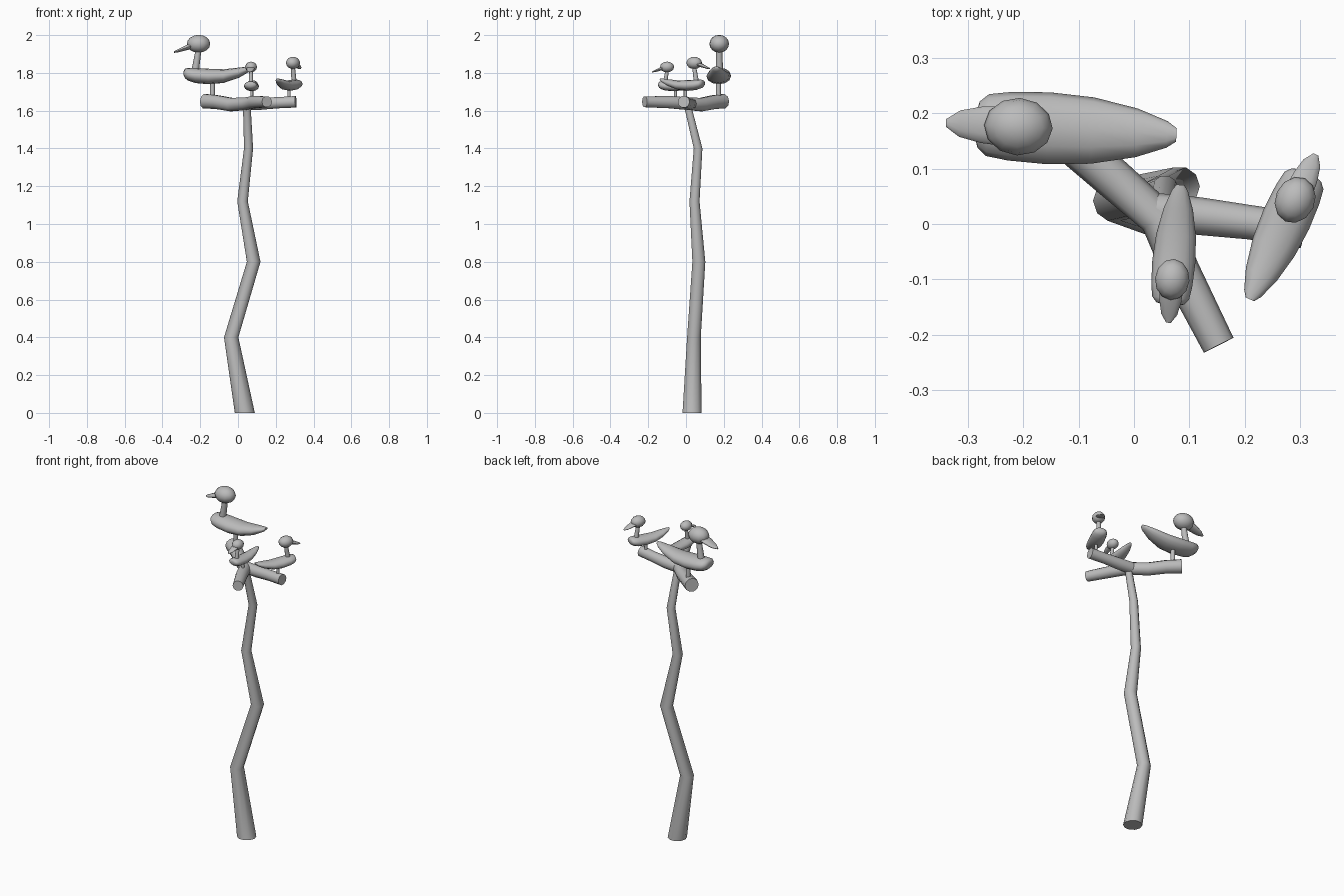
import bpy, bmesh
from math import sin, cos, tau, radians
from mathutils import Vector, Matrix

cube = bpy.data.objects.get("Cube")
if cube:
    bpy.data.objects.remove(cube, do_unlink=True)

grey = bpy.data.materials.new("plain_grey")
grey.use_nodes = True
grey.diffuse_color = (0.5, 0.5, 0.5, 1)
grey.node_tree.nodes["Principled BSDF"].inputs["Base Color"].default_value = (0.5, 0.5, 0.5, 1)


def finish(name, bm, matrix, angle):
    """Turn a bmesh into a shaded, coloured object."""
    bmesh.ops.transform(bm, matrix=matrix, verts=bm.verts)
    bmesh.ops.recalc_face_normals(bm, faces=bm.faces)
    mesh = bpy.data.meshes.new(name)
    bm.to_mesh(mesh)
    bm.free()
    mesh.materials.append(grey)
    obj = bpy.data.objects.new(name, mesh)
    bpy.context.collection.objects.link(obj)
    bpy.ops.object.select_all(action="DESELECT")
    obj.select_set(True)
    bpy.context.view_layer.objects.active = obj
    bpy.ops.object.shade_smooth_by_angle(angle=radians(angle))


def loft(name, stations, axis=None, sides=10, matrix=Matrix(), angle=40):
    """Skin rings of (x, y, z, half width, half height) along a path."""
    bm = bmesh.new()
    points = [Vector(s[:3]) for s in stations]
    rings = []
    for i, (p, s) in enumerate(zip(points, stations)):
        before, after = points[max(i - 1, 0)], points[min(i + 1, len(points) - 1)]
        t = Vector(axis) if axis else (after - before).normalized()
        up = Vector((0, 1, 0)) if abs(t.z) > 0.8 else Vector((0, 0, 1))
        side = up.cross(t).normalized()
        up = t.cross(side)
        rings.append([bm.verts.new(p + side * s[3] * cos(tau * k / sides)
                                   + up * s[4] * sin(tau * k / sides))
                      for k in range(sides)])
    for a, b in zip(rings, rings[1:]):
        for k in range(sides):
            n = (k + 1) % sides
            bm.faces.new((a[k], a[n], b[n], b[k]))
    bm.faces.new(rings[0])
    bm.faces.new(rings[-1])
    finish(name, bm, matrix, angle)


def branch(name, path, axis=None):
    loft(name, [(x, y, z, r, r) for x, y, z, r in path], axis)


def duck(name, place, yaw, size):
    """Duck on a peg, facing local +x, with its origin at the foot of the peg."""
    m = Matrix.Translation(place) @ Matrix.Rotation(radians(yaw), 4, "Z") @ Matrix.Scale(size, 4)

    def part(label, stations, axis, angle=50):
        loft(f"{name}_{label}", stations, axis, 12, m, angle)

    # Boat-shaped body with a blunt breast and a raised tail
    part("body", [(-0.212, 0, 0.168, 0.012, 0.006), (-0.195, 0, 0.160, 0.024, 0.014),
                  (-0.14, 0, 0.141, 0.044, 0.027), (-0.06, 0, 0.123, 0.06, 0.036),
                  (0.02, 0, 0.121, 0.065, 0.041), (0.09, 0, 0.126, 0.062, 0.040),
                  (0.13, 0, 0.133, 0.056, 0.034), (0.146, 0, 0.137, 0.042, 0.025),
                  (0.152, 0, 0.138, 0.022, 0.012)], (1, 0, 0), 60)
    part("neck", [(0.092, 0, 0.15, 0.02, 0.02), (0.072, 0, 0.275, 0.015, 0.015)], (0, 0, 1))
    part("peg", [(0, 0, -0.01, 0.013, 0.013), (0, 0, 0.11, 0.013, 0.013)], (0, 0, 1))
    # Flattened bill that droops to the tip
    part("bill", [(0.10, 0, 0.287, 0.036, 0.017), (0.14, 0, 0.273, 0.033, 0.014),
                  (0.18, 0, 0.258, 0.024, 0.009), (0.205, 0, 0.25, 0.007, 0.004)], (1, 0, 0))
    # Oval head
    bm = bmesh.new()
    bmesh.ops.create_uvsphere(bm, u_segments=12, v_segments=8, radius=1)
    bmesh.ops.transform(bm, verts=bm.verts, matrix=Matrix.Translation((0.074, 0, 0.294))
                        @ Matrix.Diagonal((0.062, 0.052, 0.047, 1)))
    finish(f"{name}_head", bm, m, 60)


# Crooked trunk, tapering upward
branch("trunk", [(0.036, 0.032, 0, 0.053), (-0.036, 0.042, 0.4, 0.038),
                 (0.083, 0.068, 0.8, 0.036), (0.024, 0.045, 1.12, 0.028),
                 (0.056, 0.064, 1.4, 0.024), (0.046, 0.005, 1.64, 0.02)], (0, 0, 1))

# Bent crossing branch and side branch
branch("long_branch", [(-0.177, 0.197, 1.65, 0.04), (-0.11, 0.145, 1.645, 0.038),
                       (-0.035, 0.08, 1.632, 0.037), (0.045, 0.01, 1.637, 0.035),
                       (0.085, -0.085, 1.645, 0.034), (0.153, -0.219, 1.647, 0.03)])
branch("side_branch", [(0.04, 0.022, 1.637, 0.034), (0.12, 0.014, 1.637, 0.034),
                       (0.21, 0.003, 1.642, 0.031), (0.306, -0.012, 1.647, 0.032)])

# Three ducks: place, heading and size
duck("large_duck", (-0.135, 0.172, 1.66), 177, 1)
duck("small_duck", (0.073, -0.056, 1.655), 265, 0.6)
duck("middle_duck", (0.27, -0.003, 1.65), 65.5, 0.69)
